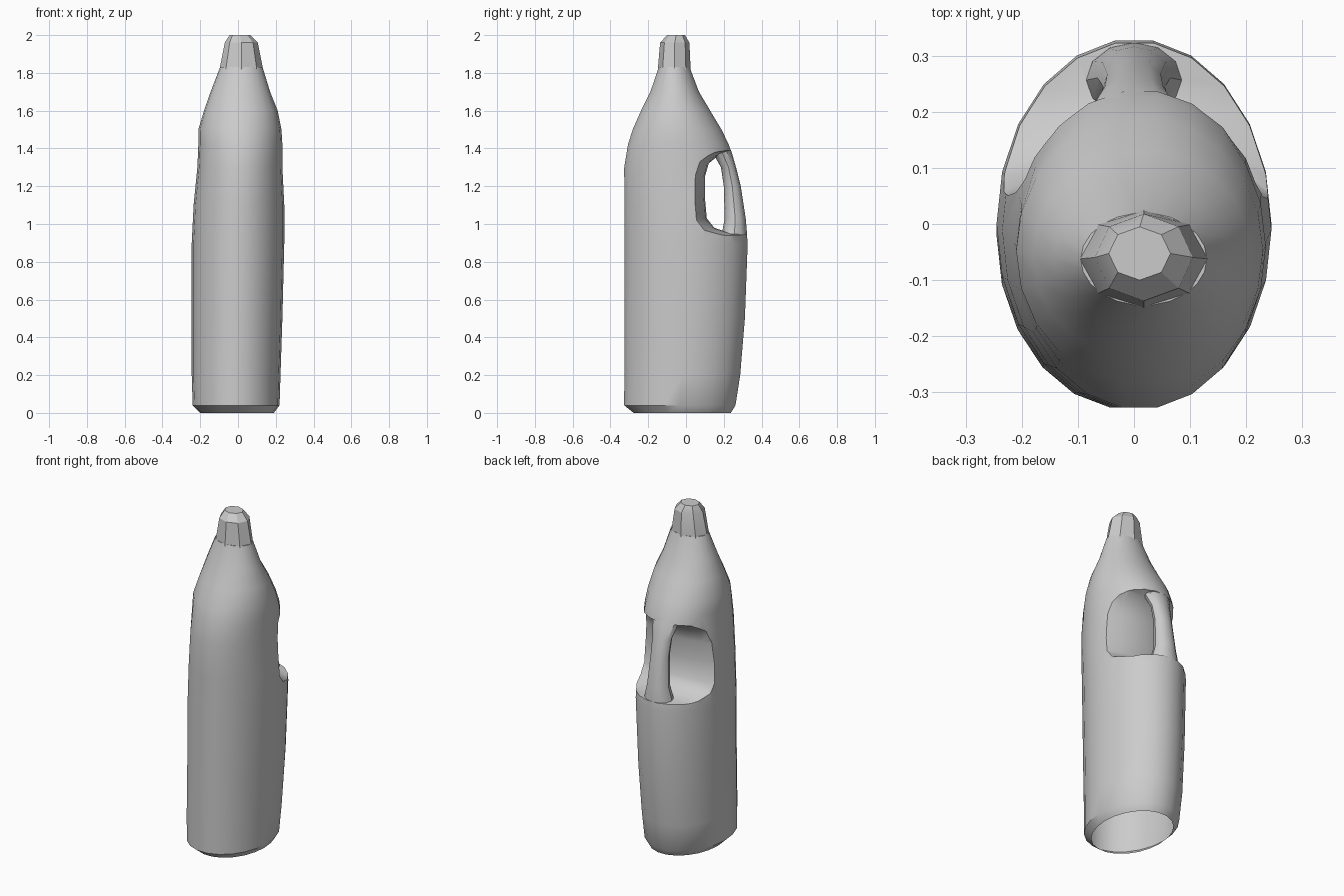
import bpy, bmesh, math

if "Cube" in bpy.data.objects:
    bpy.data.objects.remove(bpy.data.objects["Cube"], do_unlink=True)

grey = bpy.data.materials.new("matte grey")
grey.use_nodes = True
grey.diffuse_color = (0.6, 0.6, 0.6, 1)
grey.node_tree.nodes["Principled BSDF"].inputs["Base Color"].default_value = (0.6, 0.6, 0.6, 1)


def loft(name, rings):
    """Skin a list of equally sized point rings into a closed solid."""
    bm = bmesh.new()
    loops = [[bm.verts.new(p) for p in ring] for ring in rings]
    n = len(loops[0])
    for a, b in zip(loops, loops[1:]):
        for i in range(n):
            j = (i + 1) % n
            bm.faces.new((a[i], a[j], b[j], b[i]))
    bm.faces.new(loops[0][::-1])
    bm.faces.new(loops[-1])
    bmesh.ops.recalc_face_normals(bm, faces=bm.faces)
    mesh = bpy.data.meshes.new(name)
    bm.to_mesh(mesh)
    bm.free()
    mesh.materials.append(grey)
    obj = bpy.data.objects.new(name, mesh)
    bpy.context.collection.objects.link(obj)
    return obj


def oval(z, left, right, front, back, sides):
    """Horizontal ellipse through four extents."""
    cx, rx = (left + right) / 2, (right - left) / 2
    cy, ry = (front + back) / 2, (back - front) / 2
    steps = [math.tau * i / sides for i in range(sides)]
    return [(cx + rx * math.cos(t), cy + ry * math.sin(t), z) for t in steps]


def combine(target, other, operation):
    mod = target.modifiers.new(operation.lower(), "BOOLEAN")
    mod.operation = operation
    mod.solver = "EXACT"
    mod.object = other
    bpy.context.view_layer.objects.active = target
    bpy.ops.object.modifier_apply(modifier=mod.name)
    bpy.data.objects.remove(other, do_unlink=True)


def smooth(obj, angle):
    bpy.ops.object.select_all(action="DESELECT")
    obj.select_set(True)
    bpy.context.view_layer.objects.active = obj
    bpy.ops.object.shade_smooth_by_angle(angle=math.radians(angle))


# Bottle body: z, left, right, front, back
body_sections = [
    (0.00, -0.20, 0.19, -0.28, 0.24),
    (0.04, -0.24, 0.22, -0.33, 0.265),
    (0.20, -0.245, 0.225, -0.33, 0.29),
    (0.50, -0.245, 0.235, -0.33, 0.315),
    (0.90, -0.245, 0.245, -0.33, 0.33),
    (1.10, -0.235, 0.245, -0.33, 0.31),
    (1.30, -0.215, 0.235, -0.33, 0.265),
    (1.42, -0.21, 0.235, -0.31, 0.23),
    (1.50, -0.21, 0.23, -0.285, 0.19),
    (1.60, -0.18, 0.21, -0.24, 0.13),
    (1.70, -0.145, 0.17, -0.19, 0.07),
    (1.83, -0.095, 0.13, -0.145, 0.02),
]
body = loft("bottle_body", [oval(*s, 22) for s in body_sections])

# Grip recess, flared towards both sides
recess_profile = [(0.6, 0.93), (0.24, 0.95), (0.15, 0.98), (0.11, 1.03),
                  (0.10, 1.14), (0.10, 1.25), (0.12, 1.32), (0.18, 1.37),
                  (0.27, 1.40), (0.6, 1.42)]
rings = []
for k in range(-4, 5):
    x = k * 0.08
    flare = min(abs(x) / 0.24, 1.3) ** 2
    rings.append([(x, y - 0.055 * flare, 1.16 + (z - 1.16) * (1 + 0.08 * flare))
                  for y, z in recess_profile])
combine(body, loft("recess_cutter", rings), "DIFFERENCE")

# Handle strap bridging the recess
strap = [(0.86, 0.09, 0.20, 0.325), (0.95, 0.085, 0.19, 0.323),
         (1.03, 0.065, 0.205, 0.316), (1.20, 0.055, 0.20, 0.29),
         (1.30, 0.06, 0.185, 0.265), (1.38, 0.08, 0.14, 0.242),
         (1.46, 0.09, 0.09, 0.205)]
handle = loft("handle", [oval(z, -w, w, front, back, 12) for z, w, front, back in strap])
combine(body, handle, "UNION")

# Open underside
bm = bmesh.new()
bm.from_mesh(body.data)
base = [f for f in bm.faces if f.normal.z < -0.95 and f.calc_center_median().z < 0.01]
bmesh.ops.delete(bm, geom=base, context="FACES")
bm.to_mesh(body.data)
bm.free()
smooth(body, 35)

# Faceted neck and cap
cap = loft("neck_cap", [
    oval(1.81, -0.10, 0.135, -0.15, 0.025, 8),
    oval(1.96, -0.07, 0.105, -0.137, 0.018, 8),
    oval(2.00, -0.045, 0.065, -0.10, -0.005, 8),
])
smooth(cap, 25)
